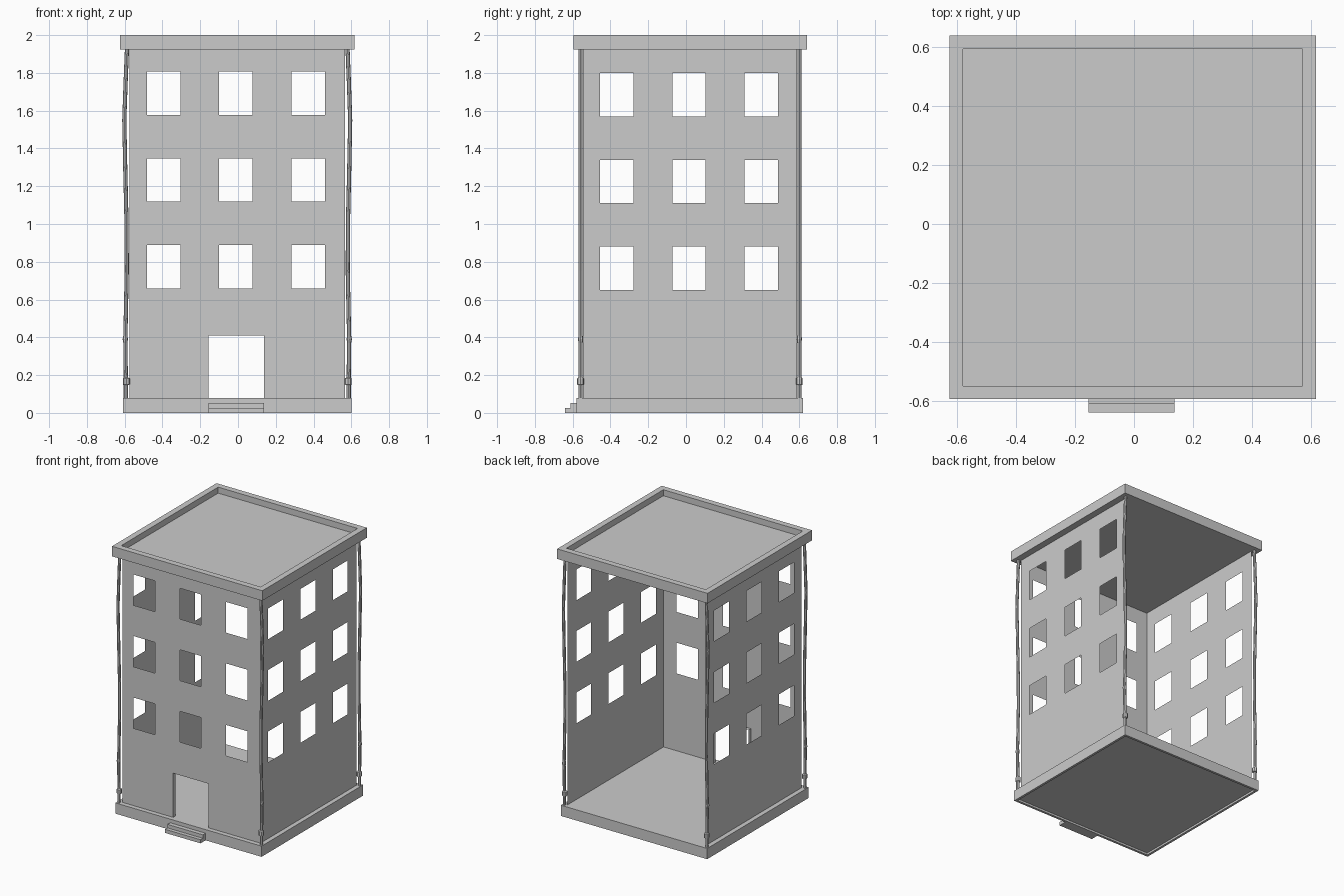
import bpy, bmesh
from mathutils import Vector

if "Cube" in bpy.data.objects:
    bpy.data.objects.remove(bpy.data.objects["Cube"])

CX = -0.004                      # building axis in x
Z0, Z1 = 0.08, 1.925             # wall bottom and top
WX0, WX1, WY0, WY1 = -0.574, 0.567, -0.545, 0.588


def finish(name, bm):
    mesh = bpy.data.meshes.new(name)
    bm.to_mesh(mesh)
    bm.free()
    ob = bpy.data.objects.new(name, mesh)
    bpy.context.collection.objects.link(ob)
    return ob


def box(name, x0, x1, y0, y1, z0, z1, recess=None):
    """Box; recess = (face direction, rim width, depth) sinks one face."""
    bm = bmesh.new()
    bmesh.ops.create_cube(bm, size=1)
    for v in bm.verts:
        v.co = Vector((x1 if v.co.x > 0 else x0,
                       y1 if v.co.y > 0 else y0,
                       z1 if v.co.z > 0 else z0))
    if recess:
        direction, rim, depth = recess
        bm.normal_update()
        face = [f for f in bm.faces if f.normal.z * direction > 0.9][0]
        bmesh.ops.inset_region(bm, faces=[face], thickness=rim)
        low = bmesh.ops.extrude_face_region(bm, geom=[face])["geom"]
        for v in [g for g in low if isinstance(g, bmesh.types.BMVert)]:
            v.co.z -= direction * depth
        if face.is_valid:
            bmesh.ops.delete(bm, geom=[face], context="FACES_ONLY")
        bmesh.ops.recalc_face_normals(bm, faces=bm.faces[:])
    return finish(name, bm)


def wall(name, u0, u1, holes, place, normal):
    """Thin sheet wall with rectangular openings (u0, u1, z0, z1)."""
    us = sorted({u0, u1, *[u for h in holes for u in h[:2]]})
    zs = sorted({Z0, Z1, *[z for h in holes for z in h[2:]]})
    bm = bmesh.new()
    for a, b in zip(us, us[1:]):
        for c, d in zip(zs, zs[1:]):
            mu, mz = (a + b) / 2, (c + d) / 2
            if any(h[0] < mu < h[1] and h[2] < mz < h[3] for h in holes):
                continue
            bm.faces.new([bm.verts.new(place(u, z))
                          for u, z in ((a, c), (b, c), (b, d), (a, d))])
    bmesh.ops.remove_doubles(bm, verts=bm.verts[:], dist=1e-5)
    bm.normal_update()
    for f in bm.faces:
        if f.normal.dot(Vector(normal)) < 0:
            f.normal_flip()
    return finish(name, bm)


def windows(first, z_first):
    return [(first + 0.3825 * i, first + 0.3825 * i + 0.177,
             z_first + 0.46 * j, z_first + 0.46 * j + 0.23)
            for i in range(3) for j in range(3)]


def tube(name, rings, sides=8):
    """Polygonal pipe through rings (x, y, z, radius)."""
    bm = bmesh.new()
    loops = []
    for x, y, z, r in rings:
        made = bmesh.ops.create_circle(bm, segments=sides, radius=r)["verts"]
        for v in made:
            v.co += Vector((x, y, z))
        loops.append(made)
    for a, b in zip(loops, loops[1:]):
        for i in range(sides):
            j = (i + 1) % sides
            bm.faces.new((a[i], a[j], b[j], b[i]))
    bm.faces.new(loops[0])
    bm.faces.new(loops[-1])
    bmesh.ops.recalc_face_normals(bm, faces=bm.faces[:])
    return finish(name, bm)


# Plinth and roof slab with raised parapet
box("base", -0.609, 0.601, -0.58, 0.62, 0, Z0, (-1, 0.025, 0.015))
box("roof", -0.626, 0.618, -0.595, 0.64, Z1, 2.0, (1, 0.064, 0.045))

# Walls on three sides, back left open
door = (-0.155, 0.138, Z0, 0.41)
wall("front_wall", WX0, WX1, windows(-0.482, 0.658) + [door],
     lambda u, z: (u, WY0, z), (0, -1, 0))
for name, x, n in (("left_wall", WX0, -1), ("right_wall", WX1, 1)):
    wall(name, WY0, WY1, windows(-0.455, 0.65),
         lambda u, z, x=x: (x, u, z), (n, 0, 0))

# Door reveal: two jambs and a lintel
bm = bmesh.new()
outline = [(door[0], Z0), (door[0], door[3]), (door[1], door[3]), (door[1], Z0)]
for (xa, za), (xb, zb) in zip(outline, outline[1:]):
    bm.faces.new([bm.verts.new(p) for p in
                  ((xa, WY0, za), (xb, WY0, zb),
                   (xb, WY0 + 0.025, zb), (xa, WY0 + 0.025, za))])
bmesh.ops.remove_doubles(bm, verts=bm.verts[:], dist=1e-5)
finish("door_reveal", bm)

# Entrance steps
box("lower_step", -0.155, 0.138, -0.64, -0.575, 0, 0.027)
box("upper_step", -0.155, 0.138, -0.612, -0.575, 0.027, 0.053)

# Slightly bent drainpipes with a collar at each corner
bends = [(0.590, Z0, 0.011), (0.590, 0.147, 0.011), (0.587, 0.15, 0.018),
         (0.587, 0.182, 0.018), (0.590, 0.188, 0.011), (0.592, 0.37, 0.011),
         (0.593, 0.39, 0.014), (0.592, 0.41, 0.011), (0.585, 0.75, 0.011),
         (0.586, 1.0, 0.011), (0.593, 1.3, 0.011), (0.598, 1.55, 0.011),
         (0.591, 1.75, 0.011), (0.584, Z1, 0.011)]
for row, y in (("front", -0.558), ("back", 0.6)):
    for side, s in (("left", -1), ("right", 1)):
        tube(f"{row}_{side}_drainpipe",
             [(CX + s * x, y, z, r) for x, z, r in bends])
